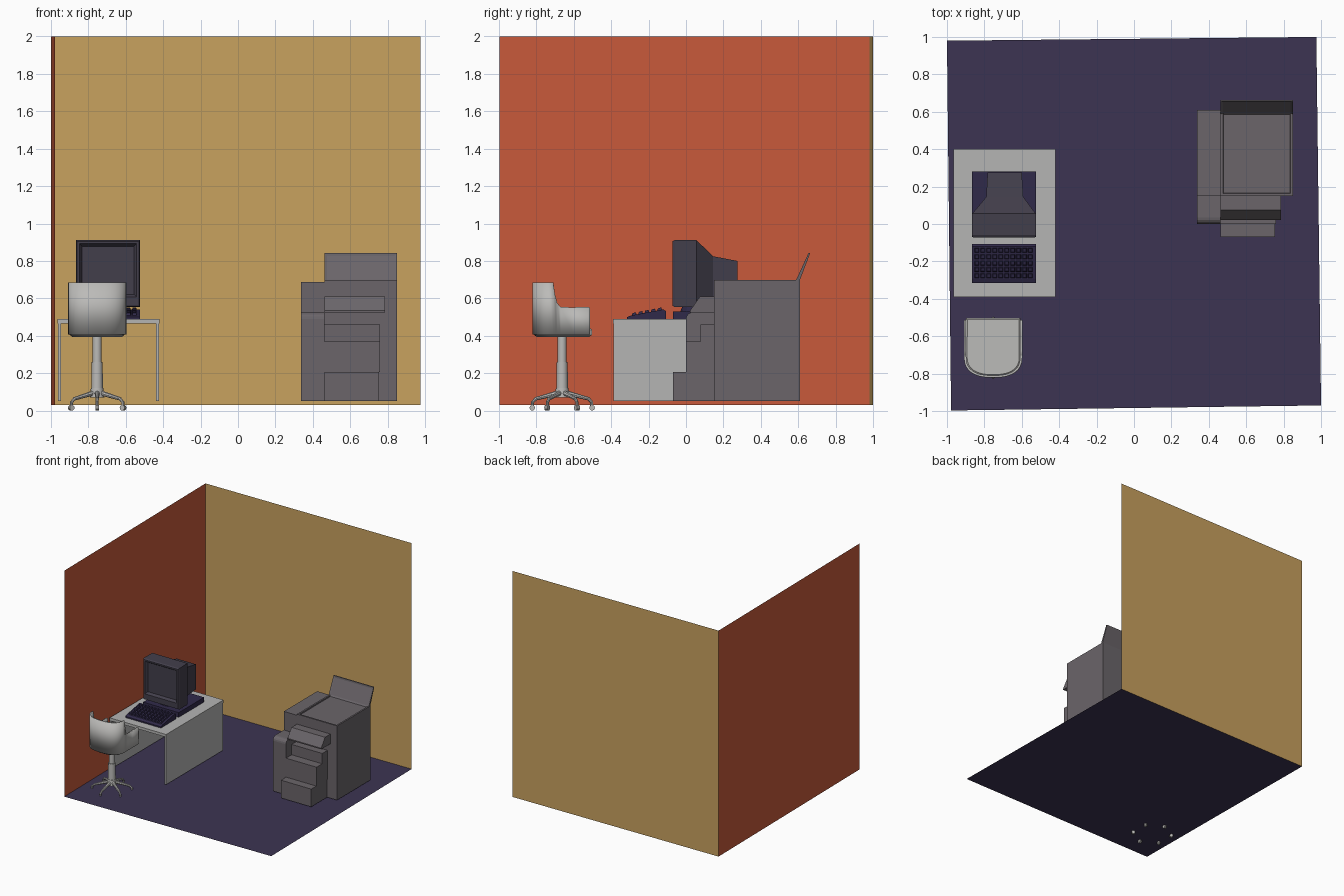
import bpy, bmesh, math
from mathutils import Vector

if "Cube" in bpy.data.objects:
    bpy.data.objects.remove(bpy.data.objects["Cube"])


def mat(name, r, g, b):
    m = bpy.data.materials.new(name)
    m.diffuse_color = (r, g, b, 1)
    m.use_nodes = True
    m.node_tree.nodes["Principled BSDF"].inputs["Base Color"].default_value = m.diffuse_color
    return m


RED = mat("red wall paint", .58, .102, .044)
OCHRE = mat("ochre wall paint", .585, .362, .115)
FLOOR = mat("purple floor", .045, .034, .085)
DESK = mat("desk grey", .46, .46, .455)
CHAIR = mat("chair grey", .50, .495, .48)
COPIER = mat("copier grey", .145, .130, .143)
DARK = mat("monitor grey", .055, .049, .071)
PURPLE = mat("computer purple", .030, .023, .068)


def finish(name, bm, m, smooth=False):
    bmesh.ops.recalc_face_normals(bm, faces=bm.faces)
    return obj(name, bm, m, smooth)


def obj(name, bm, m, smooth=False):
    me = bpy.data.meshes.new(name)
    bm.to_mesh(me)
    bm.free()
    me.materials.append(m)
    o = bpy.data.objects.new(name, me)
    bpy.context.collection.objects.link(o)
    if smooth:
        bpy.context.view_layer.objects.active = o
        o.select_set(True)
        bpy.ops.object.shade_smooth_by_angle(angle=math.radians(35))
        o.select_set(False)
    return o


def plane(name, pts, m):
    bm = bmesh.new()
    bm.faces.new([bm.verts.new(p) for p in pts])
    return obj(name, bm, m)


def loft(bm, rings):
    """Closed solid through rings of equal point count."""
    rs = [[bm.verts.new(p) for p in r] for r in rings]
    n = len(rs[0])
    for a, b in zip(rs, rs[1:]):
        for i in range(n):
            bm.faces.new((a[i], a[(i + 1) % n], b[(i + 1) % n], b[i]))
    bm.faces.new(rs[0])
    bm.faces.new(rs[-1])


def profile(name, pts, x0, x1, m):
    """Extrude a (y, z) side profile along x."""
    bm = bmesh.new()
    loft(bm, [[(x, y, z) for y, z in pts] for x in (x0, x1)])
    return finish(name, bm, m)


def box(name, x0, x1, y0, y1, z0, z1, m):
    return profile(name, [(y0, z0), (y1, z0), (y1, z1), (y0, z1)], x0, x1, m)


def rod(bm, p, q, r0, r1, n=8):
    p, q = Vector(p), Vector(q)
    rot = (q - p).to_track_quat('Z', 'Y')
    ring = lambda c, r: [c + rot @ Vector((r * math.cos(2 * math.pi * i / n),
                                           r * math.sin(2 * math.pi * i / n), 0)) for i in range(n)]
    loft(bm, [ring(p, r0), ring(q, r1)])


def inset(o, direction, steps):
    """Inset the biggest face in a direction; steps of (thickness, depth)."""
    bm = bmesh.new()
    bm.from_mesh(o.data)
    f = max((f for f in bm.faces if f.normal.dot(Vector(direction)) > .9), key=lambda f: f.calc_area())
    for t, d in steps:
        bmesh.ops.inset_region(bm, faces=[f], thickness=t, depth=d)
    bm.to_mesh(o.data)
    bm.free()


# Room shell, turned very slightly
A, B, C, D = (-.978, -.997), (-1, .98), (.975, 1), (1, -.97)
plane("floor", [(*p, .03) for p in (A, D, C, B)], FLOOR)
plane("left_wall", [(*A, .03), (*B, .03), (*B, 2), (*A, 2)], RED)
plane("back_wall", [(*B, .03), (*C, .03), (*C, 2), (*B, 2)], OCHRE)

# Desk
box("desk_top", -.965, -.42, -.39, .40, .465, .489, DESK)
for side, x in (("left", -.963), ("right", -.438)):
    box(side + "_desk_panel", x, x + .016, -.387, .397, .05, .465, DESK)

# Computer case and monitor stand
box("computer_case", -.867, -.523, -.07, .28, .489, .53, PURPLE)
bm = bmesh.new()
rod(bm, (-.695, .07, .53), (-.695, .07, .556), .10, .09, 16)
finish("monitor_stand", bm, PURPLE)

# Monitor: front housing tapering to the tube box
bm = bmesh.new()
rect = lambda y, x0, x1, z0, z1: [(x0, y, z0), (x1, y, z0), (x1, y, z1), (x0, y, z1)]
loft(bm, [rect(-.072, -.86, -.53, .56, .905), rect(-.06, -.867, -.523, .553, .912),
          rect(.055, -.865, -.525, .553, .912), rect(.145, -.79, -.592, .575, .825),
          rect(.275, -.783, -.60, .58, .80)])
mon = finish("monitor", bm, DARK)
# Recessed screen: cut a sloped frame leaving a deeper chin
bm = bmesh.new()
bm.from_mesh(mon.data)
front = min(bm.faces, key=lambda f: f.calc_center_median().y)
bmesh.ops.inset_region(bm, faces=[front], thickness=.018, depth=0)
for v in front.verts:
    if v.co.z < .7:
        v.co.z += .035
bmesh.ops.inset_region(bm, faces=[front], thickness=.020, depth=-.022)
bm.to_mesh(mon.data)
bm.free()

# Keyboard wedge with rows of keys
profile("keyboard", [(-.315, .489), (-.315, .500), (-.295, .508), (-.12, .541), (-.108, .532), (-.108, .489)],
        -.867, -.523, PURPLE)
bm = bmesh.new()
rows, cols = 5, 10
for r in range(rows):
    for c in range(cols):
        x0 = -.853 + c * .0318
        y0 = -.29 + r * .034
        z = lambda y, h: .509 + (y + .295) * .1886 + h
        y1 = y0 + .026
        x1 = x0 + .026
        loft(bm, [[(x0, y0, z(y0, -.003)), (x1, y0, z(y0, -.003)), (x1, y1, z(y1, -.003)), (x0, y1, z(y1, -.003))],
                  [(x0 + .004, y0 + .004, z(y0, .011)), (x1 - .004, y0 + .004, z(y0, .011)),
                   (x1 - .004, y1 - .004, z(y1, .011)), (x0 + .004, y1 - .004, z(y1, .011))]])
finish("keyboard_keys", bm, PURPLE)

# Chair shell: U-shaped wall, high at the back, low at the arms
CX, CY = -.753, -.662
side = [(-.512, .545), (-.522, .555), (-.60, .552), (-.67, .553), (-.688, .575), (-.70, .62), (-.71, .685)]
arc = []
for i in range(1, 16):
    t = math.pi * i / 16
    c, s = math.cos(t), math.sin(t)
    arc.append((.150 * math.copysign(abs(c) ** .8, c), -.71 - .106 * s ** .8, .685))
path = [(.150, y, z) for y, z in side] + arc + [(-.150, y, z) for y, z in reversed(side)]
bm = bmesh.new()
cols_v = [[bm.verts.new((CX + x, y, z)) for z in (.408, zt)] for x, y, zt in path]
for a, b in zip(cols_v, cols_v[1:]):
    bm.faces.new((a[0], b[0], b[1], a[1]))
shell = finish("chair_shell", bm, CHAIR, True)
mod = shell.modifiers.new("thickness", 'SOLIDIFY')
mod.thickness = .012
mod.offset = 0

# Seat pad following the shell outline
bm = bmesh.new()
outline = [(.148, -.50)] + [(x, y) for x, y, z in path[6:-6]] + [(-.148, -.50)]
loft(bm, [[(CX + x * k, CY + (y - CY) * k, z) for x, y in outline]
          for k, z in ((.88, .393), (.98, .405), (.98, .432), (.93, .440))])
finish("chair_seat", bm, CHAIR, True)

# Chair column
bm = bmesh.new()
for z0, z1, r0, r1 in ((.26, .40, .024, .024), (.12, .26, .031, .029), (.07, .12, .038, .034)):
    rod(bm, (CX, CY, z0), (CX, CY, z1), r0, r1, 12)
finish("chair_column", bm, CHAIR, True)

# Six legs with casters
bm = bmesh.new()
for k in range(6):
    a = math.radians(90 + 60 * k)
    at = lambda r, z: (CX + r * math.cos(a), CY + r * math.sin(a), z)
    rod(bm, at(.02, .095), at(.145, .062), .014, .009)
    rod(bm, at(.138, .066), at(.158, .045), .009, .008)
    rod(bm, at(.158, .048), at(.158, .022), .008, .008)
    s = Vector((-math.sin(a), math.cos(a), 0)) * .010
    w = Vector(at(.160, .015))
    rod(bm, w - s, w + s, .015, .015, 10)
    low = min(v.co.z for v in bm.verts)
finish("chair_legs", bm, CHAIR, True)

# Copier body and side unit with rounded front top
box("copier_body", .337, .85, .15, .61, .05, .687, COPIER)
rounded = [(.035 - .035 * math.cos(t), .490 + .035 * math.sin(t)) for t in [math.pi / 8 * i for i in range(5)]]
profile("copier_side_unit", [(.15, .05), (0, .05)] + rounded + [(.15, .525)], .337, .463, COPIER)

# Stepped trays on the front
box("copier_lower_tray", .463, .755, -.07, .15, .05, .205, COPIER)
profile("copier_middle_trays", [(.15, .205), (0, .205), (0, .37), (.078, .37), (.078, .46), (.15, .46)],
        .463, .758, COPIER)
profile("copier_control_panel", [(.15, .525), (.022, .525), (.022, .535), (.075, .61), (.15, .61)],
        .463, .787, COPIER)

# Platen with recessed glass, and the open lid
inset(box("copier_platen", .463, .85, .15, .61, .687, .697, COPIER), (0, 0, 1), [(.02, 0), (.003, -.012)])
lid = profile("copier_lid", [(.585, .69), (.606, .69), (.664, .842), (.655, .842)], .463, .85, COPIER)
inset(lid, Vector((0, -.152, .07)).normalized(), [(.02, -.004)])
